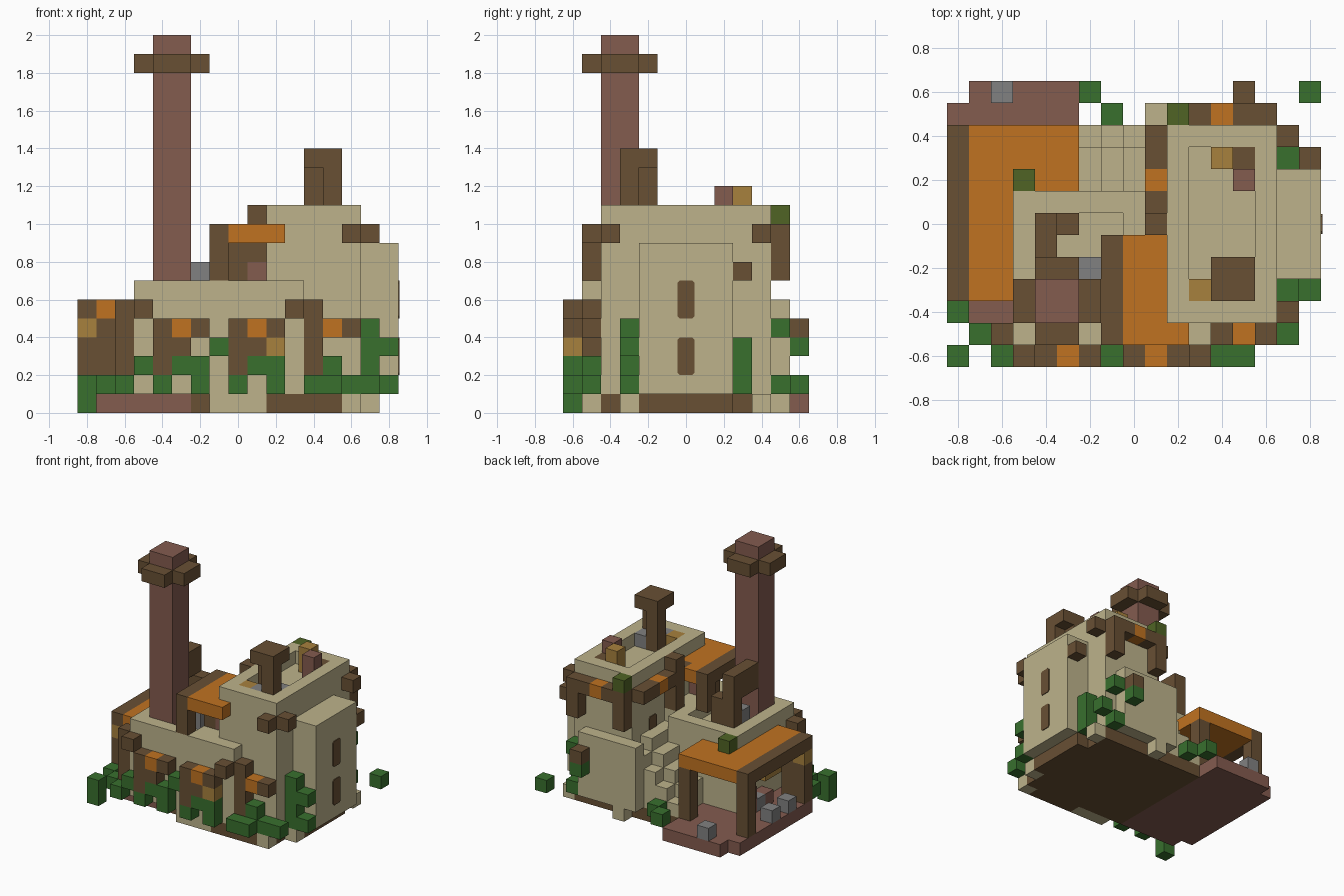
import bpy
import bmesh
from mathutils import Matrix, Vector

UNIT = 0.1

if bpy.data.objects.get("Cube"):
    bpy.data.objects.remove(bpy.data.objects["Cube"], do_unlink=True)


def make_material(name, red, green, blue):
    material = bpy.data.materials.new(name)
    material.use_nodes = True
    color = (red, green, blue, 1)
    material.diffuse_color = color
    shader = next(n for n in material.node_tree.nodes if n.type == 'BSDF_PRINCIPLED')
    shader.inputs["Base Color"].default_value = color
    return material


plaster = make_material("pale plaster", .51, .45, .26)
timber = make_material("dark timber", .14, .08, .034)
canvas = make_material("orange canvas", .53, .17, .015)
brick = make_material("red brick", .23, .106, .078)
leaf = make_material("green leaf", .04, .16, .027)
moss = make_material("olive moss", .08, .127, .018)
straw = make_material("golden straw", .39, .22, .048)
stone = make_material("grey stone", .22, .22, .22)


def finish(name, mesh_builder, material):
    mesh = bpy.data.meshes.new(name)
    mesh_builder.to_mesh(mesh)
    mesh_builder.free()
    mesh.materials.append(material)
    part = bpy.data.objects.new(name, mesh)
    bpy.context.scene.collection.objects.link(part)
    return part


def slabs(name, material, *ranges):
    """Boxes from inclusive cell ranges: x pair, y pair, z pair."""
    builder = bmesh.new()
    for xs, ys, zs in ranges:
        low = Vector((xs[0] - .5, ys[0] - .5, zs[0])) * UNIT
        high = Vector((xs[1] + .5, ys[1] + .5, zs[1] + 1)) * UNIT
        size = Matrix.Diagonal((*(high - low), 1))
        bmesh.ops.create_cube(builder, size=1, matrix=Matrix.Translation((low + high) / 2) @ size)
    return finish(name, builder, material)


def blocks(name, material, *cells):
    """Single cubes placed by cell."""
    return slabs(name, material, *[((x, x), (y, y), (z, z)) for x, y, z in cells])


def post(name, material, x, y, bottom, top):
    return slabs(name, material, ((x, x), (y, y), (bottom, top)))


def window(name, x, y, bottom, top, outward):
    """Thin plate with clipped corners on a wall facing along x."""
    half, clip = .045, .012
    builder = bmesh.new()
    outline = []
    for side, level, first in ((-1, bottom, 0), (1, bottom, 1), (1, top, 0), (-1, top, 1)):
        inward = clip if level == bottom else -clip
        pair = [(side * half, level + inward), (side * (half - clip), level)]
        outline += pair[::-1] if first else pair
    face = builder.faces.new([builder.verts.new((x, y + a, z)) for a, z in outline])
    grown = bmesh.ops.extrude_face_region(builder, geom=[face])
    moved = [v for v in grown["geom"] if isinstance(v, bmesh.types.BMVert)]
    bmesh.ops.translate(builder, verts=moved, vec=(outward * .006, 0, 0))
    bmesh.ops.recalc_face_normals(builder, faces=builder.faces)
    finish(name, builder, timber)


# Ground slabs
slabs("yard_paving", brick, ((-8, -3), (-3, 5), (0, 0)), ((-7, -3), (6, 6), (0, 0)),
      ((-7, -3), (-4, -4), (0, 0)))
slabs("timber_foundation", timber, ((-2, 6), (-4, 4), (0, 0)), ((7, 7), (-2, 2), (0, 0)),
      ((2, 5), (-5, -5), (0, 0)))
slabs("front_doorstep", plaster, ((-1, 1), (-5, -5), (0, 0)))
blocks("foundation_stones", plaster, (6, -5, 0), (7, -3, 0), (2, 5, 0), (7, 4, 0))

# Low house with parapet
slabs("low_house", plaster, ((-5, 1), (-4, 1), (1, 5)))
slabs("front_wall", plaster, ((-5, 3), (-5, -5), (1, 6)))
slabs("house_parapet", plaster, ((-5, -5), (-4, 1), (6, 6)), ((-4, 0), (1, 1), (6, 6)),
      ((0, 1), (-4, 0), (6, 6)))

# Back steps beside the tower
for index, x in enumerate(range(1, -3, -1)):
    slabs("back_step", plaster, ((x, x), (2, 3), (1, 5 - index)), ((x, x), (4, 4), (1, 4 - index)))

# Tower with sunken roof, side bay and back bay
slabs("tower_body", plaster, ((2, 6), (-4, 4), (1, 9)))
slabs("tower_rim", plaster, *[((x, x), (-4, 4), (10, 10)) for x in (2, 6)],
      *[((3, 5), (y, y), (10, 10)) for y in (-4, 4)])
slabs("side_bay", plaster, ((7, 8), (-2, 2), (1, 8)))
slabs("back_bay", plaster, ((1, 5), (5, 5), (1, 5)))
for sill in (.2, .5):
    window("side_bay_window", .85, 0, sill, sill + .2, 1)
window("tower_window", .15, .2, .5, .7, -1)

# Tower roof chimney and clutter
slabs("roof_flue_cap", timber, ((4, 5), (-3, -2), (13, 13)))
post("roof_flue_stem", timber, 4, -2, 10, 12)
post("roof_flue_stem", timber, 5, -3, 10, 12)
blocks("flue_base", stone, (4, -3, 10), (5, -2, 10))
blocks("roof_straw", straw, (3, -3, 10), (4, 3, 10), (4, 3, 11))
blocks("roof_pot", brick, (5, 2, 10), (5, 2, 11))
blocks("roof_crate", timber, (5, 3, 10))
blocks("roof_moss", moss, (2, 5, 10), (-5, 2, 6))

# Tall chimney with cross shaped collar
slabs("tall_chimney", brick, ((-4, -3), (-4, -3), (6, 19)))
slabs("chimney_collar", timber,
      *[((x, x), (-4, -3), (18, 18)) for x in (-5, -2)],
      *[((-4, -3), (y, y), (18, 18)) for y in (-5, -2)])

# Timber frame behind the chimney
post("chimney_frame_post", timber, -4, 0, 6, 10)
slabs("chimney_frame_beam", timber, ((-4, -4), (-2, -1), (9, 10)))
post("chimney_frame_brace", timber, -3, 0, 6, 8)
post("chimney_frame_stone", stone, -2, -2, 6, 7)
post("chimney_frame_stone", stone, -4, -1, 6, 7)

# Upper porch on the low house
slabs("upper_porch_roof", canvas, ((0, 1), (-5, -1), (9, 9)), ((2, 2), (-5, -5), (9, 9)))
slabs("upper_porch_beam", timber, ((-1, -1), (-5, -1), (9, 9)))
for y in (-5, -1):
    post("upper_porch_post", timber, -1, y, 7, 8)
slabs("upper_porch_panel", timber, ((0, 0), (-3, -3), (7, 8)), ((1, 1), (-3, -3), (8, 8)))
blocks("upper_porch_pot", brick, (1, -3, 7))

# Eaves round the tower
slabs("tower_west_eave", timber, ((1, 1), (-1, 1), (9, 9)), ((1, 1), (3, 4), (9, 9)))
blocks("tower_west_eave_end", timber, (1, 0, 10))
post("tower_west_post", timber, 1, 0, 7, 8)
blocks("eave_canvas", canvas, (1, 2, 9), (4, 5, 9))
slabs("tower_back_eave", timber, ((5, 6), (5, 5), (9, 9)), ((2, 3), (5, 5), (9, 9)))
for x in (2, 6):
    post("tower_back_post", timber, x, 5, 7, 8)
blocks("tower_brackets", timber, (6, -5, 9), (7, -4, 9), (7, 4, 9), (8, 3, 7))

# Covered yard
slabs("yard_roof", canvas, ((-7, -6), (-3, 4), (5, 5)), ((-5, -3), (2, 4), (5, 5)))
slabs("yard_roof_edge", timber, ((-8, -8), (-3, 4), (5, 5)))
for x, y in ((-8, 4), (-3, 4), (-7, -3), (-8, -3)):
    post("yard_post", timber, x, y, 1, 4 if x > -8 or y > 0 else 3)
blocks("yard_stones", stone, (-6, 6, 1), (-8, 1, 1), (-8, -1, 1), (-6, 0, 1))
blocks("yard_straw", straw, (-8, -3, 4), (-6, -2, 3), (-6, -1, 3), (-6, -2, 4))
blocks("yard_pots", brick, (-6, 1, 1), (-6, 1, 2), (-6, -1, 1))
post("yard_front_post", timber, -6, -5, 2, 5)
blocks("yard_front_beam", timber, (-5, -6, 5))

# Front awnings, each a canvas between timber ends
for x, y in ((-3, -6), (1, -6), (5, -5)):
    blocks("awning_canvas", canvas, (x, y, 4))
    blocks("awning_ends", timber, (x - 1, y, 4), (x + 1, y, 4))
    post("awning_post", timber, x - 1, y, 2, 3)
blocks("awning_shelf", timber, (-3, -6, 3), (1, -6, 3))
blocks("awning_straw", straw, (2, -6, 3))
blocks("awning_upper_beam", timber, (3, -6, 5), (4, -5, 5))
blocks("back_lantern", timber, (5, 6, 4))

# Bushes and climbing plants
blocks("front_left_bushes", leaf, (-8, -6, 0), (-8, -6, 1), (-8, -4, 1), (-7, -5, 1), (-6, -6, 1),
       (-5, -6, 2), (-4, -6, 1), (-3, -6, 2))
blocks("front_middle_bushes", leaf, (-2, -6, 1), (-2, -6, 2), (-1, -6, 3), (0, -6, 1), (1, -6, 2),
       (2, -6, 1), (2, -6, 2))
blocks("front_right_bushes", leaf, (4, -6, 1), (5, -6, 1), (5, -5, 2), (6, -5, 1), (7, -5, 1),
       (4, -5, 1), (8, -3, 1), (8, -3, 3))
for y, top in ((-3, 4), (3, 3)):
    post("climbing_plant", leaf, 7, y, 1, top)
blocks("back_bushes", leaf, (8, 6, 1), (5, 6, 3), (6, 5, 4), (6, 5, 1), (-2, 6, 1), (-1, 5, 1))
